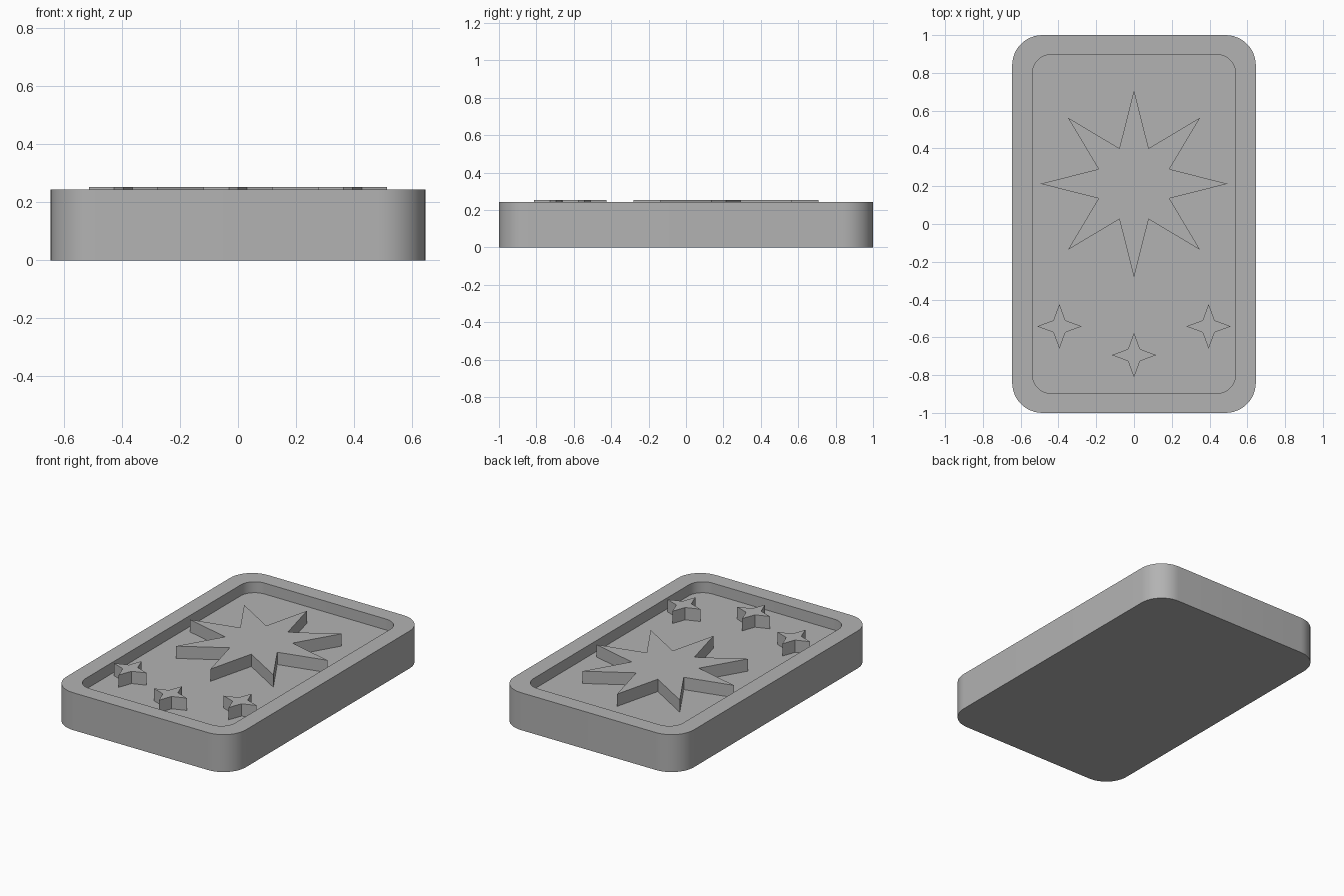
import bpy, bmesh, math

cube = bpy.data.objects.get("Cube")
if cube:
    bpy.data.objects.remove(cube, do_unlink=True)

TOP, FLOOR, STAR_TOP = 0.243, 0.172, 0.252

grey = bpy.data.materials.new("plain grey")
grey.use_nodes = True
colour = (0.45, 0.45, 0.45, 1)
grey.diffuse_color = colour
grey.node_tree.nodes["Principled BSDF"].inputs["Base Color"].default_value = colour


def rounded_rect(half_x, half_y, radius, steps=12):
    """Counter-clockwise outline with round corners."""
    points = []
    for corner, (sx, sy) in enumerate([(1, 1), (-1, 1), (-1, -1), (1, -1)]):
        for i in range(steps + 1):
            a = math.pi / 2 * (corner + i / steps)
            points.append((sx * (half_x - radius) + radius * math.cos(a),
                           sy * (half_y - radius) + radius * math.sin(a)))
    return points


def star(cx, cy, outer, inner, tips):
    """Counter-clockwise star outline with one tip towards +y."""
    points = []
    for i in range(2 * tips):
        r = inner if i % 2 else outer
        a = math.pi / 2 + math.pi * i / tips
        points.append((cx + r * math.cos(a), cy + r * math.sin(a)))
    return points


def build(name, rings):
    """Skin a stack of (outline, z) rings and cap both ends."""
    bm = bmesh.new()
    loops = [[bm.verts.new((x, y, z)) for x, y in outline] for outline, z in rings]
    for low, high in zip(loops, loops[1:]):
        for i in range(len(low)):
            j = (i + 1) % len(low)
            bm.faces.new((low[i], low[j], high[j], high[i]))
    bm.faces.new(loops[0][::-1])
    bm.faces.new(loops[-1])
    mesh = bpy.data.meshes.new(name)
    bm.to_mesh(mesh)
    bm.free()
    mesh.materials.append(grey)
    obj = bpy.data.objects.new(name, mesh)
    bpy.context.collection.objects.link(obj)
    return obj


# Tray: outer wall, flat rim, recess wall and floor
outer = rounded_rect(0.645, 1.0, 0.16)
recess = rounded_rect(0.538, 0.897, 0.1)
tray = build("tray", [(outer, 0), (outer, TOP), (recess, TOP), (recess, FLOOR)])
bpy.ops.object.select_all(action="DESELECT")
tray.select_set(True)
bpy.context.view_layer.objects.active = tray
bpy.ops.object.shade_smooth_by_angle(angle=math.radians(30))

# Raised stars standing on the recess floor
stars = {
    "large_star": (0, 0.213, 0.495, 0.203, 8),
    "small_star_right": (-0.395, -0.542, 0.118, 0.045, 4),
    "small_star_left": (0.395, -0.542, 0.118, 0.045, 4),
    "small_star_middle": (0, -0.694, 0.118, 0.045, 4),
}
for name, shape in stars.items():
    outline = star(*shape)
    build(name, [(outline, FLOOR), (outline, STAR_TOP)])
